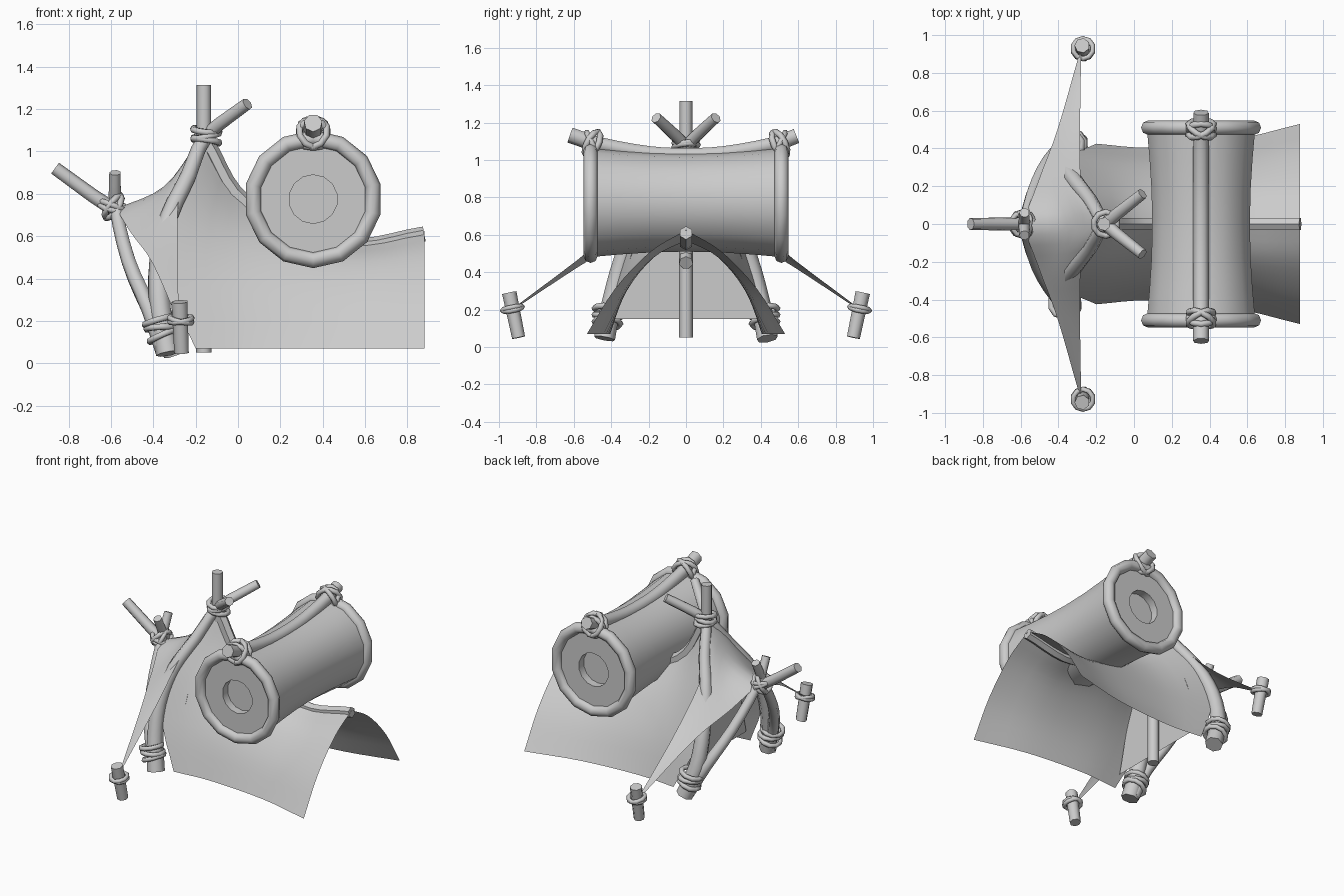
import bpy, bmesh, math
from mathutils import Vector

if "Cube" in bpy.data.objects:
    bpy.data.objects.remove(bpy.data.objects["Cube"])

grey = bpy.data.materials.new("plain_grey")
grey.use_nodes = True
grey.diffuse_color = (0.6, 0.6, 0.6, 1)
grey.node_tree.nodes["Principled BSDF"].inputs["Base Color"].default_value = (0.6, 0.6, 0.6, 1)


def finish(name, bm, angle=40, closed=True):
    if closed:
        bmesh.ops.recalc_face_normals(bm, faces=bm.faces)
    mesh = bpy.data.meshes.new(name)
    bm.to_mesh(mesh)
    bm.free()
    mesh.materials.append(grey)
    ob = bpy.data.objects.new(name, mesh)
    bpy.context.collection.objects.link(ob)
    bpy.ops.object.select_all(action='DESELECT')
    ob.select_set(True)
    bpy.context.view_layer.objects.active = ob
    bpy.ops.object.shade_smooth_by_angle(angle=math.radians(angle))
    return ob


def smooth_path(points, steps):
    """Catmull-Rom samples through the points."""
    p = [Vector(q) for q in points]
    p = [p[0] * 2 - p[1]] + p + [p[-1] * 2 - p[-2]]
    out = []
    for i in range(1, len(p) - 2):
        a, b, c, d = p[i - 1:i + 3]
        for k in range(steps):
            t = k / steps
            out.append(0.5 * (2 * b + (c - a) * t + (2 * a - 5 * b + 4 * c - d) * t * t
                              + (3 * b - a - 3 * c + d) * t ** 3))
    return out + [p[-2]]


def pole(name, points, r0, r1, sides=7, steps=3):
    """Tapered stick along a path."""
    path = smooth_path(points, steps)
    bm = bmesh.new()
    rings = []
    for i, p in enumerate(path):
        d = (path[min(i + 1, len(path) - 1)] - path[max(i - 1, 0)]).normalized()
        ref = Vector((0, 1, 0)) if abs(d.y) < 0.9 else Vector((1, 0, 0))
        u = d.cross(ref).normalized()
        v = d.cross(u)
        r = r0 + (r1 - r0) * i / (len(path) - 1)
        rings.append([bm.verts.new(p + r * (u * math.cos(a) + v * math.sin(a)))
                      for a in (math.tau * k / sides for k in range(sides))])
    for a, b in zip(rings, rings[1:]):
        for k in range(sides):
            n = (k + 1) % sides
            bm.faces.new((a[k], a[n], b[n], b[k]))
    bm.faces.new(rings[0])
    bm.faces.new(rings[-1])
    return finish(name, bm, 55)


def ring(name, center, axis, radius, thick=0.016, sides=10, tube=6):
    """Torus around an axis."""
    q = Vector((0, 0, 1)).rotation_difference(Vector(axis).normalized())
    bm = bmesh.new()
    grid = []
    for i in range(sides):
        a = math.tau * i / sides
        row = []
        for j in range(tube):
            b = math.tau * j / tube
            r = radius + thick * math.cos(b)
            p = Vector((r * math.sin(a), r * math.cos(a), thick * math.sin(b)))
            row.append(bm.verts.new(q @ p + Vector(center)))
        grid.append(row)
    for i in range(sides):
        for j in range(tube):
            n, m = (i + 1) % sides, (j + 1) % tube
            bm.faces.new((grid[i][j], grid[n][j], grid[n][m], grid[i][m]))
    return finish(name, bm, 70)


def cloth(name, rows, steps=4):
    """Smooth sheet through rows of control points."""
    lines = [smooth_path(r, steps) for r in rows]
    cols = [smooth_path(c, steps) for c in zip(*lines)]
    bm = bmesh.new()
    vs = [[bm.verts.new(p) for p in c] for c in cols]
    for a, b in zip(vs, vs[1:]):
        for k in range(len(a) - 1):
            bm.faces.new((a[k], a[k + 1], b[k + 1], b[k]))
    return finish(name, bm, 60, closed=False)


def mirror_y(points, side):
    return [(x, y * side, z) for x, y, z in points]


# Drum body: lathed about the y axis, with a shallow recess in each cap
DX, DZ, SEG = 0.355, 0.775, 14
half = [(0.115, 0.46), (0.115, 0.515), (0.295, 0.515), (0.28, 0.35), (0.269, 0.18)]
profile = half + [(0.265, 0)] + [(r, -y) for r, y in reversed(half)]
bm = bmesh.new()
loops = [[bm.verts.new((DX + r * math.sin(math.tau * k / SEG), y, DZ + r * math.cos(math.tau * k / SEG)))
          for k in range(SEG)] for r, y in profile]
for a, b in zip(loops, loops[1:]):
    for k in range(SEG):
        n = (k + 1) % SEG
        bm.faces.new((a[k], a[n], b[n], b[k]))
bm.faces.new(loops[0])
bm.faces.new(loops[-1])
finish("drum_body", bm)

# Carrying pole on top of the drum
pole("drum_top_pole", [(DX, -0.62, 1.135), (DX, -0.45, 1.08), (DX, -0.2, 1.035), (DX, 0, 1.025),
                       (DX, 0.2, 1.035), (DX, 0.45, 1.08), (DX, 0.59, 1.13)], 0.044, 0.042)

# Central upright, low sloping stick and ridge pole
pole("center_post", [(-0.16, 0, 0.05), (-0.16, 0, 1.315)], 0.038, 0.036)
pole("low_ridge_stick", [(-0.865, 0, 0.92), (-0.58, 0, 0.72), (-0.1, 0, 0.45)], 0.033, 0.038)
ridge = [(-0.15, 0, 1.06), (0.04, 0, 0.77), (0.5, 0, 0.575), (0.88, 0, 0.625)]
pole("ridge_pole", [(x, y, z - 0.015) for x, y, z in ridge], 0.038, 0.036, sides=6, steps=5)

for s, label, foot in ((1, "back", -0.295), (-1, "front", -0.33)):
    # Drum rim and the lashings that hold the top pole
    ring(label + "_drum_rim", (DX, s * 0.51, DZ), (0, 1, 0), 0.288, 0.038, SEG, 8)
    for t in (-0.5, 0.5):
        ring(label + "_drum_lashing", (DX, s * 0.5, 1.085), (t, 1, 0.5 * s), 0.073, 0.017)
    ring(label + "_drum_lashing_upright", (DX, s * 0.5, 1.085), (0, 1, -0.5 * s), 0.068, 0.017)

    # Tall and short frame posts, crossing over at their tops
    pole(label + "_tall_post", mirror_y([(foot, 0.435, 0.045), (-0.365, 0.395, 0.25), (-0.37, 0.335, 0.48),
                                         (-0.325, 0.245, 0.69), (-0.235, 0.13, 0.88),
                                         (-0.15, 0, 1.07), (0.045, -0.16, 1.225)], s), 0.058, 0.03)
    pole(label + "_short_post", mirror_y([(foot - 0.02, 0.42, 0.06), (-0.42, 0.37, 0.26), (-0.515, 0.22, 0.48),
                                          (-0.575, 0.03, 0.73), (-0.58, -0.06, 0.9)], s), 0.042, 0.028)
    for k, tilt in enumerate((-0.25, 0.15, -0.1)):
        ring(label + "_foot_lashing", (foot - 0.025 - 0.01 * k, s * 0.42, 0.13 + 0.035 * k),
             (-0.2 + tilt, -0.1 * s, 1), 0.07, 0.016)

    # Ground stake with its cord
    pole(label + "_stake", mirror_y([(-0.265, 0.895, 0.05), (-0.275, 0.945, 0.29)], s), 0.036, 0.04)
    for tilt in (-0.15, 0.2):
        ring(label + "_stake_cord", (-0.27, s * 0.928, 0.205), (tilt, 0.2 * s, 1), 0.054, 0.014)

    # Main shelter sheet, one side
    cloth(label + "_shelter_sheet", [
        mirror_y(ridge, s),
        mirror_y([(-0.29, 0.22, 0.75), (0.04, 0.17, 0.58), (0.5, 0.17, 0.48), (0.88, 0.19, 0.51)], s),
        mirror_y([(-0.34, 0.35, 0.4), (0.05, 0.31, 0.34), (0.5, 0.32, 0.3), (0.88, 0.38, 0.31)], s),
        mirror_y([(-0.2, 0.425, 0.07), (0.08, 0.405, 0.07), (0.5, 0.44, 0.07), (0.88, 0.53, 0.07)], s)])

# End sheet stretched between the two stakes and both pole crossings
upper = [(-0.28, 0.9, 0.225), (-0.285, 0.5, 0.53), (-0.275, 0.2, 0.81)]
middle = [(-0.285, 0.9, 0.22), (-0.345, 0.5, 0.505), (-0.395, 0.22, 0.7)]
lower = [(-0.29, 0.9, 0.215), (-0.405, 0.5, 0.475), (-0.505, 0.23, 0.615)]
peaks = [(-0.18, 0, 1.06), (-0.35, 0, 0.835), (-0.575, 0, 0.73)]
cloth("end_sheet", [half_row + [peak] + mirror_y(half_row[::-1], -1)
                    for half_row, peak in zip((upper, middle, lower), peaks)])

# Upright inner wall behind the central post
cloth("inner_wall", [[(-0.2, -w, z), (-0.2, 0, z), (-0.2, w, z)]
                     for w, z in ((0.38, 0.15), (0.29, 0.5), (0.15, 0.78), (0.02, 1.0))])

# Lashings at the tall and low pole crossings
for k, axis in enumerate(((0.15, 0.1, 1), (-0.2, -0.1, 1), (0.1, -0.15, 1))):
    ring("tall_crossing_lashing", (-0.15, 0, 1.05 + 0.025 * k), axis, 0.064, 0.016)
for axis in ((-0.8, 0.3, 0.6), (-0.8, -0.4, 0.5), (0.4, 0.1, 1), (0.2, -0.3, 1)):
    ring("low_crossing_lashing", (-0.59, 0, 0.74), axis, 0.064, 0.015)
